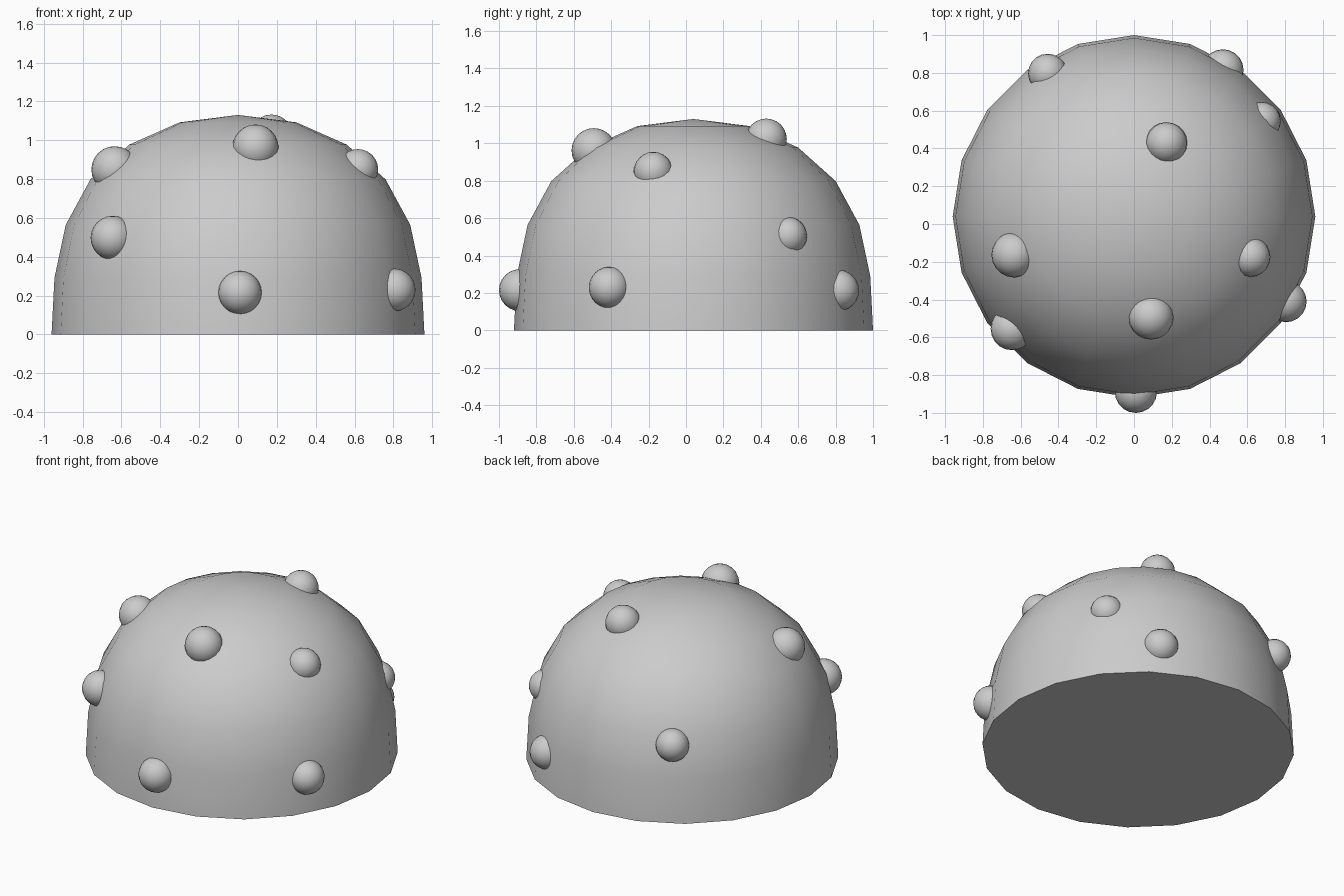
import bpy, bmesh, math

if "Cube" in bpy.data.objects:
    bpy.data.objects.remove(bpy.data.objects["Cube"])

# Dome: half profile (radius, height) revolved in 20 steps
PROFILE = [(0.96, 0), (0.945, 0.291), (0.887, 0.564), (0.76, 0.798), (0.56, 0.977), (0.30, 1.092)]
SIDES, CY, TOP = 20, 0.04, 1.13

bm = bmesh.new()
rings = []
for r, z in PROFILE:
    rings.append([bm.verts.new((r * math.cos(2 * math.pi * i / SIDES),
                                CY + r * math.sin(2 * math.pi * i / SIDES), z))
                  for i in range(SIDES)])
for lo, hi in zip(rings, rings[1:]):
    for i in range(SIDES):
        j = (i + 1) % SIDES
        bm.faces.new((lo[i], lo[j], hi[j], hi[i]))
tip = bm.verts.new((0, CY, TOP))
for i in range(SIDES):
    bm.faces.new((rings[-1][i], rings[-1][(i + 1) % SIDES], tip))
bm.faces.new(rings[0][::-1])
mesh = bpy.data.meshes.new("dome")
bm.to_mesh(mesh)
bm.free()
dome = bpy.data.objects.new("dome", mesh)
bpy.context.collection.objects.link(dome)
bpy.context.view_layer.objects.active = dome
dome.select_set(True)
bpy.ops.object.shade_smooth_by_angle(angle=math.radians(40))

# Round studs half sunk into the dome: x, y, z, radius
STUDS = [
    (0.01, -0.888, 0.215, 0.112),
    (0.09, -0.493, 0.962, 0.119),
    (0.172, 0.429, 1.022, 0.110),
    (-0.646, -0.555, 0.497, 0.113),
    (-0.635, -0.163, 0.849, 0.120),
    (0.804, -0.41, 0.229, 0.110),
    (0.617, -0.175, 0.849, 0.105),
    (0.675, 0.545, 0.504, 0.102),
    (0.47, 0.815, 0.213, 0.110),
    (-0.457, 0.797, 0.50, 0.104),
]
for n, (x, y, z, r) in enumerate(STUDS, 1):
    bpy.ops.mesh.primitive_uv_sphere_add(segments=20, ring_count=12, radius=r, location=(x, y, z))
    stud = bpy.context.object
    stud.name = f"stud_{n}"
    bpy.ops.object.shade_smooth()
